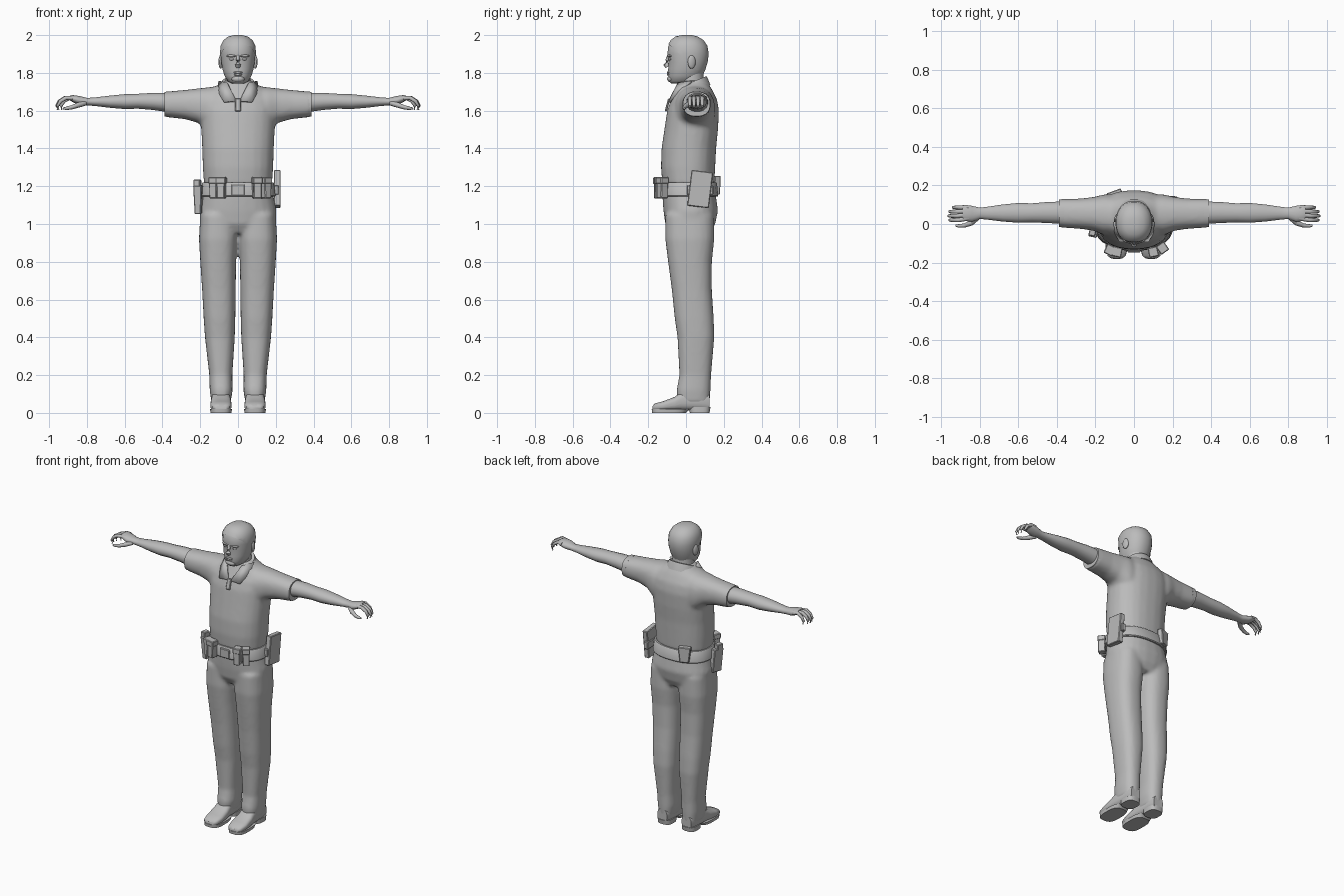
import bpy, bmesh, math
from mathutils import Vector, Matrix

cube = bpy.data.objects.get("Cube")
if cube:
    bpy.data.objects.remove(cube, do_unlink=True)

grey = bpy.data.materials.new("light_grey")
grey.use_nodes = True
grey.diffuse_color = (.5, .5, .5, 1)
grey.node_tree.nodes["Principled BSDF"].inputs["Base Color"].default_value = (.5, .5, .5, 1)
AXES = {"x": (1, 2, 0), "y": (0, 2, 1), "z": (0, 1, 2)}
SIDES = (("left", 1), ("right", -1))


def skin(bm, rings):
    """Join a row of equal rings into a closed skin."""
    rows = [[bm.verts.new(p) for p in ring] for ring in rings]
    count = len(rows[0])
    for low, high in zip(rows, rows[1:]):
        for i in range(count):
            j = (i + 1) % count
            bm.faces.new((low[i], low[j], high[j], high[i]))
    bm.faces.new(rows[0])
    bm.faces.new(rows[-1])


def loft(bm, axis, sections, side=1, power=1.0, count=24):
    """Sections along an axis: position, then low and high limits of the two other axes."""
    a, b, c = AXES[axis]
    rings = []
    for pos, a0, a1, b0, b1 in sections:
        ring = []
        for i in range(count):
            angle = math.tau * (i + .5) / count
            u, v = math.cos(angle), math.sin(angle)
            p = Vector()
            p[a] = (a0 + a1) / 2 + (a1 - a0) / 2 * math.copysign(abs(u) ** power, u)
            p[b] = (b0 + b1) / 2 + (b1 - b0) / 2 * math.copysign(abs(v) ** power, v)
            p[c] = pos
            p.x *= side
            ring.append(p)
        rings.append(ring)
    skin(bm, rings)


def tube(bm, path, side=1, count=8):
    """Path points are x, y, z, radius."""
    points = [Vector(p[:3]) for p in path]
    rings = []
    for i, p in enumerate(points):
        along = points[min(i + 1, len(points) - 1)] - points[max(i - 1, 0)]
        turn = along.to_track_quat("Z", "Y")
        ring = []
        for k in range(count):
            angle = math.tau * k / count
            q = p + turn @ Vector((math.cos(angle), math.sin(angle), 0)) * path[i][3]
            ring.append((q.x * side, q.y, q.z))
        rings.append(ring)
    skin(bm, rings)


def finish(name, bm, angle=40, blend=0):
    """Turn the mesh into a shaded object, optionally blending its shells into one."""
    bmesh.ops.recalc_face_normals(bm, faces=bm.faces)
    mesh = bpy.data.meshes.new(name)
    bm.to_mesh(mesh)
    bm.free()
    obj = bpy.data.objects.new(name, mesh)
    bpy.context.collection.objects.link(obj)
    mesh.materials.append(grey)
    if blend:
        remesh = obj.modifiers.new("blend", "REMESH")
        remesh.mode, remesh.voxel_size, remesh.use_smooth_shade = "VOXEL", blend, True
        relax = obj.modifiers.new("relax", "SMOOTH")
        relax.factor, relax.iterations = .5, 6
    else:
        bpy.ops.object.select_all(action="DESELECT")
        obj.select_set(True)
        bpy.context.view_layer.objects.active = obj
        bpy.ops.object.shade_smooth_by_angle(angle=math.radians(angle))
    return obj


def box(name, center, size, spin=0, lean=0, taper=1):
    """Bevelled box, spun about z and leaned about x, with a tapered bottom."""
    bm = bmesh.new()
    bmesh.ops.create_cube(bm, size=1)
    for v in bm.verts:
        if v.co.z < 0:
            v.co.x *= taper
    turn = Matrix.Rotation(math.radians(spin), 4, "Z") @ Matrix.Rotation(math.radians(lean), 4, "X")
    bm.transform(Matrix.Translation(center) @ turn @ Matrix.Diagonal((*size, 1)))
    bmesh.ops.bevel(bm, geom=bm.edges[:], offset=.004, segments=1, affect="EDGES")
    finish(name, bm, 20)


def blob(name, center, size, spin=0):
    bm = bmesh.new()
    bmesh.ops.create_uvsphere(bm, u_segments=12, v_segments=8, radius=1)
    bm.transform(Matrix.Translation(center) @ Matrix.Rotation(spin, 4, "Z") @ Matrix.Diagonal((*size, 1)))
    finish(name, bm, 60)


# Shirt: trunk and both short sleeves blended together
bm = bmesh.new()
loft(bm, "z", [(1.205, -.18, .18, -.125, .15), (1.3, -.187, .187, -.133, .155), (1.4, -.19, .19, -.13, .16),
               (1.5, -.195, .195, -.115, .17), (1.6, -.2, .2, -.1, .175), (1.66, -.19, .19, -.08, .165),
               (1.71, -.15, .15, -.055, .14), (1.74, -.1, .1, -.04, .12), (1.76, -.08, .08, -.03, .11)], power=.85)
for _, s in SIDES:
    loft(bm, "x", [(.08, -.05, .15, 1.45, 1.735), (.15, -.06, .155, 1.48, 1.725), (.21, -.035, .14, 1.535, 1.718),
                   (.28, -.025, .132, 1.555, 1.71), (.39, -.018, .13, 1.567, 1.7)], s, .85)
finish("shirt", bm, blend=.012)

# Trousers: hips and both legs blended together
bm = bmesh.new()
loft(bm, "z", [(.95, -.17, .17, -.08, .13), (1, -.2, .2, -.11, .155), (1.07, -.205, .205, -.12, .17),
               (1.14, -.19, .19, -.125, .16), (1.21, -.178, .178, -.125, .15)], power=.85)
for _, s in SIDES:
    loft(bm, "z", [(.05, .04, .14, -.045, .125), (.12, .028, .15, -.05, .13), (.2, .03, .152, -.035, .133),
                   (.4, .017, .175, -.045, .15), (.5, .014, .182, -.06, .147), (.65, .012, .19, -.075, .137),
                   (.8, .01, .2, -.095, .137), (.92, .002, .207, -.11, .15), (1.05, .01, .2, -.11, .15)], s, .8)
finish("trousers", bm, blend=.011)

# Belt
bm = bmesh.new()
loft(bm, "z", [(1.145, -.196, .196, -.136, .168), (1.15, -.2, .2, -.14, .172),
               (1.215, -.192, .192, -.138, .165), (1.22, -.188, .188, -.134, .16)], power=.85)
finish("belt", bm)
box("belt_buckle", (0, -.14, 1.18), (.07, .014, .06))

# Belt gear
for name, x, y, spin in (("left_inner_pouch", .1, -.145, 12), ("left_outer_pouch", .148, -.125, 35),
                         ("right_inner_pouch", -.088, -.145, -12), ("right_outer_pouch", -.125, -.135, -25)):
    box(name, (x, y, 1.19), (.045, .045, .11), spin, taper=.9)
    box(name + "_flap", (x, y, 1.23), (.05, .051, .035), spin)
box("radio_case", (.208, .075, 1.185), (.035, .115, .19), 0, -7)
box("radio_strap", (.2, .075, 1.18), (.03, .14, .05))
box("holster", (-.207, -.025, 1.13), (.045, .075, .15), -12, 5, .75)
box("holster_grip", (-.215, -.04, 1.21), (.035, .045, .05), -12)
box("back_pouch", (-.1, .155, 1.205), (.08, .035, .1), 20, taper=.7)

# Shoes with sole and heel
for label, s in SIDES:
    bm = bmesh.new()
    loft(bm, "y", [(-.178, .06, .12, .015, .035), (-.165, .043, .137, .012, .05), (-.12, .033, .147, .012, .062),
                   (-.06, .035, .145, .012, .085), (-.02, .04, .14, .012, .115), (.08, .042, .138, .012, .12),
                   (.125, .055, .125, .012, .1)], s, .7)
    finish(label + "_shoe", bm)
    bm = bmesh.new()
    loft(bm, "z", [(0, .034, .146, -.18, .0), (.02, .032, .148, -.182, .02)], s, .65)
    loft(bm, "z", [(0, .042, .138, .02, .125), (.03, .042, .138, .015, .13)], s, .65)
    finish(label + "_shoe_sole", bm)

# Bare arms and cuffed sleeve hems
for label, s in SIDES:
    bm = bmesh.new()
    loft(bm, "x", [(.36, .0, .118, 1.59, 1.695), (.45, .004, .115, 1.603, 1.695), (.53, .008, .108, 1.61, 1.69),
                   (.6, .006, .11, 1.608, 1.688), (.68, .012, .102, 1.615, 1.68), (.76, .022, .09, 1.625, 1.67),
                   (.8, .026, .085, 1.627, 1.668), (.84, .01, .095, 1.63, 1.678), (.875, .015, .1, 1.645, 1.683),
                   (.89, .025, .095, 1.655, 1.68)], s, .95, 16)
    finish(label + "_arm", bm)
    bm = bmesh.new()
    loft(bm, "x", [(.36, -.018, .13, 1.566, 1.702), (.39, -.016, .128, 1.57, 1.7)], s, .85)
    finish(label + "_sleeve_hem", bm)
    # Curled fingers and thumb
    bm = bmesh.new()
    for i in range(4):
        y, reach = .02 + .022 * i, (.0, .005, .0, -.018)[i]
        root = .03 + .019 * i
        tube(bm, [(.86, root, 1.665, .012), (.91 + reach, y, 1.668, .011), (.94 + reach, y, 1.65, .01),
                  (.955 + reach, y, 1.625, .008), (.95 + reach, y, 1.605, .005)], s)
    tube(bm, [(.81, .035, 1.64, .014), (.845, .005, 1.63, .014), (.88, -.008, 1.618, .011),
              (.91, -.01, 1.612, .009), (.925, -.008, 1.612, .005)], s)
    finish(label + "_fingers", bm, 60)

# Head and neck
HEAD = [(1.745, -.035, .035, -.08, .02), (1.755, -.055, .055, -.09, .06), (1.785, -.072, .072, -.094, .085),
        (1.82, -.083, .083, -.095, .1), (1.86, -.089, .089, -.092, .112), (1.9, -.092, .092, -.099, .117),
        (1.94, -.09, .09, -.095, .11), (1.97, -.074, .074, -.078, .09), (1.988, -.05, .05, -.053, .06),
        (1.995, -.02, .02, -.02, .03)]
bm = bmesh.new()
loft(bm, "z", HEAD, power=.92)
finish("head", bm, 60)
bm = bmesh.new()
loft(bm, "z", [(1.68, -.075, .075, -.045, .105), (1.75, -.068, .068, -.04, .095), (1.83, -.065, .065, -.03, .09)])
finish("neck", bm)

# Hair cap, cut along a sloping hairline
bm = bmesh.new()
loft(bm, "z", HEAD, power=.92)
bm.transform(Matrix.Translation((0, .01, 1.87)) @ Matrix.Scale(1.04, 4) @ Matrix.Translation((0, -.01, -1.87)))
bmesh.ops.bisect_plane(bm, geom=bm.verts[:] + bm.edges[:] + bm.faces[:], plane_co=(0, -.09, 1.95),
                       plane_no=(0, 1, 1.1), clear_inner=True)
finish("hair", bm, 60)

# Face details
bm = bmesh.new()
tube(bm, [(0, -.09, 1.895, .008), (0, -.1, 1.865, .01), (0, -.105, 1.845, .015), (0, -.097, 1.832, .013)])
finish("nose", bm, 60)
blob("upper_lip", (0, -.094, 1.802), (.026, .008, .006))
blob("lower_lip", (0, -.093, 1.791), (.022, .008, .006))
blob("chin", (0, -.08, 1.768), (.035, .02, .018))
for label, s in SIDES:
    blob(label + "_brow", (s * .035, -.087, 1.89), (.028, .011, .007), s * .35)
    blob(label + "_eye", (s * .034, -.084, 1.873), (.015, .009, .007), s * .3)
    blob(label + "_ear", (s * .092, .03, 1.858), (.01, .022, .036), s * .3)

# Collar stand, rising to the back, and two pointed flaps
bm = bmesh.new()
loft(bm, "z", [(1.7, -.105, .105, -.05, .13), (1.735, -.095, .095, -.045, .118), (1.755, -.085, .085, -.035, .11)])
for v in bm.verts:
    v.co.z += (v.co.y - .04) * .4
finish("collar", bm)
for label, s in SIDES:
    bm = bmesh.new()
    corners = [(.1, .03, 1.755), (.055, -.04, 1.745), (.008, -.088, 1.65), (.075, -.088, 1.645), (.105, -.03, 1.7)]
    front = bm.faces.new([bm.verts.new((s * x, y, z)) for x, y, z in corners])
    bmesh.ops.triangulate(bm, faces=[front])
    flap = finish(label + "_collar_flap", bm, 20)
    solid = flap.modifiers.new("cloth", "SOLIDIFY")
    solid.thickness, solid.offset = .012, 0
box("placket", (0, -.098, 1.63), (.03, .012, .07), 0, -15)
